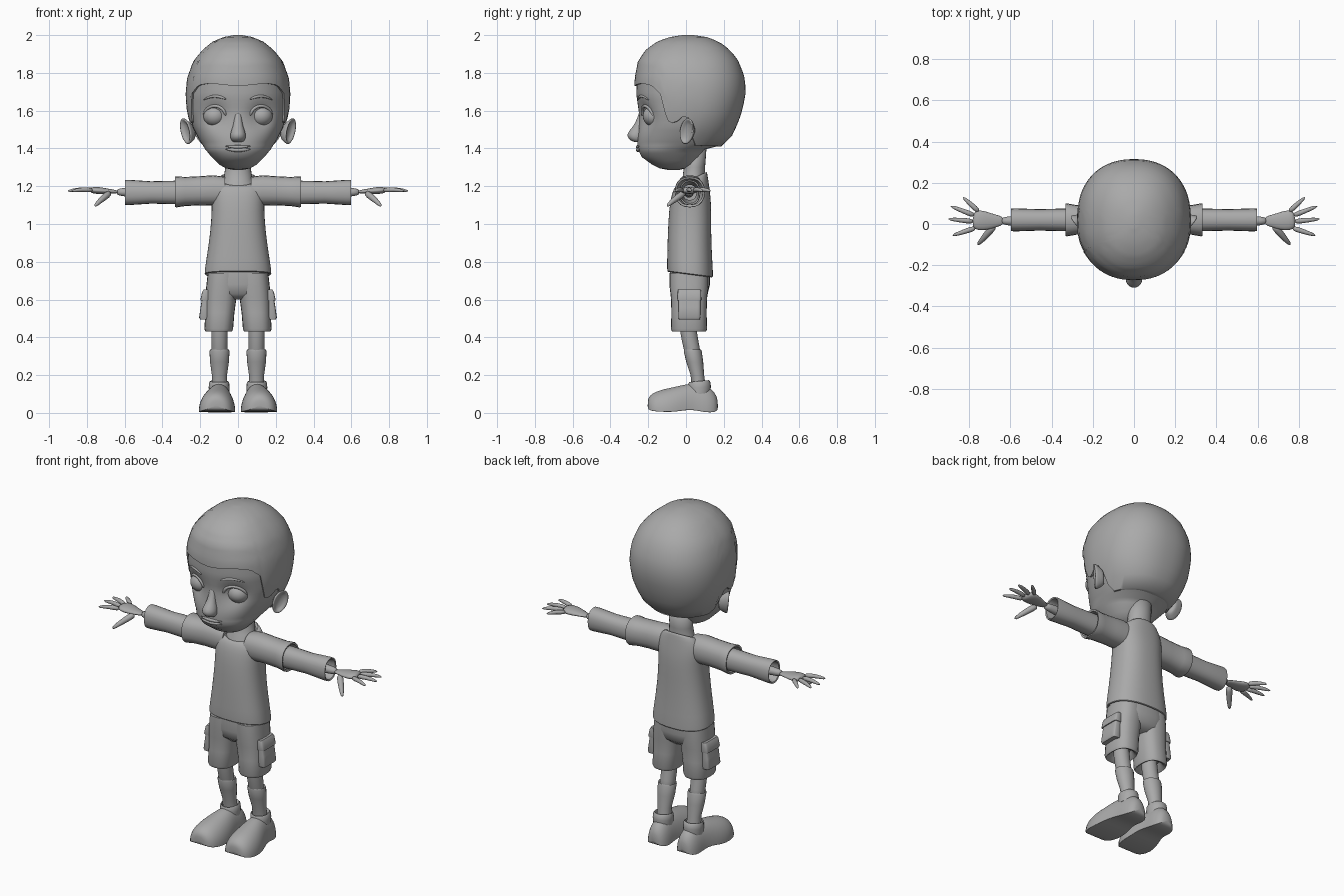
import bpy, bmesh, math
from mathutils import Vector as V

cube = bpy.data.objects.get("Cube")
if cube:
    bpy.data.objects.remove(cube)

clay = bpy.data.materials.new("clay_grey")
clay.use_nodes = True
GREY = (0.4, 0.4, 0.4, 1)
clay.diffuse_color = GREY
clay.node_tree.nodes["Principled BSDF"].inputs["Base Color"].default_value = GREY
X, Y, Z = V((1, 0, 0)), V((0, 1, 0)), V((0, 0, 1))


def ring(c, u, v, ru, rv, n=24, e=2.0):
    """Superellipse of points around c in the plane of u and v."""
    pts = []
    for i in range(n):
        a = 2 * math.pi * i / n
        s, t = math.cos(a), math.sin(a)
        pts.append(V(c) + u * math.copysign(abs(s) ** (2 / e), s) * ru
                   + v * math.copysign(abs(t) ** (2 / e), t) * rv)
    return pts


def loft(name, rings, mirror=False, subdiv=0, angle=50, start=True, end=True):
    """Skin a stack of equal rings."""
    bm = bmesh.new()
    rows = [[bm.verts.new(p) for p in r] for r in rings]
    n = len(rows[0])
    for a, b in zip(rows, rows[1:]):
        for i in range(n):
            bm.faces.new((a[i], a[(i + 1) % n], b[(i + 1) % n], b[i]))
    if start:
        bm.faces.new(rows[0][::-1])
    if end:
        bm.faces.new(rows[-1])
    bmesh.ops.recalc_face_normals(bm, faces=bm.faces)
    mesh = bpy.data.meshes.new(name)
    bm.to_mesh(mesh)
    bm.free()
    return finish(name, mesh, mirror, subdiv, angle)


def finish(name, mesh, mirror, subdiv, angle):
    ob = bpy.data.objects.new(name, mesh)
    bpy.context.collection.objects.link(ob)
    mesh.materials.append(clay)
    bpy.ops.object.select_all(action="DESELECT")
    ob.select_set(True)
    bpy.context.view_layer.objects.active = ob
    bpy.ops.object.shade_smooth_by_angle(angle=math.radians(angle))
    if mirror:
        ob.modifiers.new("Mirror", "MIRROR")
    if subdiv:
        ob.modifiers.new("Subdivision", "SUBSURF").levels = subdiv
        ob.modifiers["Subdivision"].render_levels = subdiv
    return ob


def ball(name, c, size, mirror=False):
    bm = bmesh.new()
    bmesh.ops.create_uvsphere(bm, u_segments=24, v_segments=16, radius=1)
    bmesh.ops.scale(bm, vec=size, verts=bm.verts)
    bmesh.ops.translate(bm, vec=c, verts=bm.verts)
    mesh = bpy.data.meshes.new(name)
    bm.to_mesh(mesh)
    bm.free()
    return finish(name, mesh, mirror, 0, 180)


def tube(name, pts, radii, flat=1.0, up=Z, mirror=True, n=10):
    """Tapered limb along a path; flat squashes it along up."""
    pts = [V(p) for p in pts]
    rings = []
    for i, p in enumerate(pts):
        d = (pts[min(i + 1, len(pts) - 1)] - pts[max(i - 1, 0)]).normalized()
        side = d.cross(up).normalized()
        rings.append(ring(p, side, side.cross(d), radii[i], radii[i] * flat, n))
    return loft(name, rings, mirror, 1, 180)


def lerp_table(table, k):
    for a, b in zip(table, table[1:]):
        if k <= b[0]:
            t = max(0, (k - a[0]) / (b[0] - a[0]))
            return [p + (q - p) * t for p, q in zip(a, b)][1:]
    return table[-1][1:]


# Head profile: height, front y, back y, half width
SKULL = [(1.285, -.09, -.04, .02), (1.295, -.14, 0, .065), (1.315, -.18, .04, .10),
         (1.355, -.235, .075, .14), (1.395, -.255, .10, .173), (1.41, -.257, .175, .182),
         (1.45, -.257, .225, .208), (1.51, -.25, .255, .238), (1.59, -.25, .285, .26),
         (1.68, -.262, .305, .268), (1.77, -.262, .303, .26), (1.86, -.245, .27, .228),
         (1.92, -.205, .225, .18), (1.965, -.145, .165, .125), (1.99, -.075, .10, .065),
         (2.0, -.01, .03, .01)]
EYE = (.123, 1.572)


def skull(z, a, grow=0.0):
    """Point on the head at height z, angle a from the front."""
    f, b, w = lerp_table(SKULL, z)
    s, c = math.sin(a), math.cos(a)
    e = 2 / 2.25
    x = math.copysign(abs(s) ** e, s) * (w + grow)
    y = (f + b) / 2 - math.copysign(abs(c) ** e, c) * ((b - f) / 2 + grow)
    if c > 0 and grow <= 0:
        d = math.hypot(abs(x) - EYE[0], z - EYE[1])
        y += .034 * math.exp(-(d / .062) ** 2)
    return V((x, y, z))


def on_face(x, z, out):
    """Face surface point at a given x and z, pushed forward."""
    best = min((skull(z, i * .01) for i in range(150)), key=lambda p: abs(p.x - x))
    return V((x, best.y - out, z))


N = 72
angles = [2 * math.pi * i / N for i in range(N)]
heights = [1.285, 1.295, 1.315] + [1.335 + .02 * i for i in range(32)]
loft("head", [[skull(z, a) for a in angles] for z in heights], angle=180)

# Hair cap, trimmed to a hairline by angle from the front
HAIRLINE = [(0, 1.73), (30, 1.745), (48, 1.735), (60, 1.69), (67, 1.55), (78, 1.53),
            (84, 1.57), (92, 1.56), (100, 1.45), (110, 1.415), (180, 1.41)]


def hair_ring(t, grow):
    pts = []
    for a in angles:
        deg = math.degrees(min(a, 2 * math.pi - a))
        low = lerp_table(HAIRLINE, deg)[0]
        pts.append(skull(low + (2.0 - low) * t, a, grow))
    return pts


loft("hair", [hair_ring(0, -.012), hair_ring(0, .010)]
     + [hair_ring(math.sin(i / 16 * math.pi / 2), .010) for i in range(1, 17)],
     start=False)

# Face details
ball("eyes", (EYE[0], -.168, EYE[1]), (.061, .061, .056), True)
nose = [(1.432, -.25, .018, .012), (1.44, -.262, .036, .035), (1.465, -.265, .044, .05),
        (1.49, -.26, .038, .046), (1.52, -.25, .026, .027), (1.56, -.24, .02, .018),
        (1.60, -.235, .016, .012)]
loft("nose", [ring((0, y, z), X, Y, w, d, 16) for z, y, w, d in nose], subdiv=1, angle=180)
for label, z, r in (("upper_lip", 1.408, .009), ("lower_lip", 1.392, .011)):
    xs = [-.068, -.045, -.02, 0, .02, .045, .068]
    tube(label, [on_face(x, z + x * x, 0) for x in xs],
         [r * (1.1 - (x / .072) ** 2) for x in xs], mirror=False)
tube("eyebrows", [on_face(x, z, 0) for x, z in ((.06, 1.66), (.10, 1.677), (.145, 1.678), (.185, 1.655))],
     [.005, .009, .008, .003])
lid = [on_face(EYE[0] + .058 * math.cos(t), EYE[1] + .054 * math.sin(t), .002)
       for t in (i * math.pi / 8 for i in range(9))]
tube("upper_eyelids", lid, [.004] + [.009] * 7 + [.004], up=Y)

# Ears: dished discs leaning out from the head
out = V((.8, -.5, .1)).normalized()
along = V((.25, .2, 1)).normalized()
across = out.cross(along).normalized()
ear = [(-.035, .04, .025), (-.01, .055, .032), (.012, .074, .045), (.022, .07, .041),
       (.018, .058, .031), (.002, .042, .02)]
loft("ears", [ring(V((.264, .012, 1.49)) + out * o, along, across, a, b, 20)
              for o, a, b in ear], True, 1, 180)

# Neck and upper chest
loft("neck", [ring((0, y, z), X, Y, w, d) for z, y, w, d in
              ((1.12, .03, .11, .08), (1.2, .03, .095, .075), (1.235, .04, .075, .06),
               (1.3, .045, .068, .056), (1.42, .05, .068, .06))], angle=180)

# Shirt body: height, centre y, half width, half depth, slope of the ring
shirt = [(.74, .022, .165, .11, -.13), (.72, .022, .182, .124, -.13), (.80, .02, .17, .12, -.1),
         (.95, .018, .147, .115, 0), (1.08, .022, .138, .112, 0), (1.15, .026, .142, .104, 0),
         (1.2, .028, .138, .093, .15), (1.235, .03, .112, .083, .4), (1.243, .032, .086, .077, .48),
         (1.23, .032, .078, .068, .48)]
loft("shirt_body", [ring((0, y, z), X, V((0, 1, k)), w, d, 32, 2.4)
                    for z, y, w, d, k in shirt], subdiv=1, start=False, end=False)


def sleeve(name, sections):
    loft(name, [ring((x, .02, z), Y, Z, ry, rz, 20, 2.3) for x, z, ry, rz in sections],
         True, 0, 45, end=False)


sleeve("short_sleeves", [(.07, 1.175, .07, .075), (.13, 1.178, .073, .08), (.2, 1.176, .07, .077),
                         (.28, 1.172, .072, .077), (.325, 1.17, .08, .082), (.333, 1.17, .078, .08),
                         (.33, 1.17, .07, .07), (.26, 1.17, .055, .055)])
sleeve("long_sleeves", [(.26, 1.168, .055, .062), (.34, 1.167, .055, .062), (.46, 1.167, .052, .059),
                        (.58, 1.167, .056, .067), (.597, 1.167, .054, .066), (.594, 1.167, .047, .058),
                        (.45, 1.167, .035, .04)])

# Forearms, palms and fingers
tube("forearms", [(.45, .015, 1.165), (.58, .015, 1.168), (.65, .015, 1.17)], [.034, .025, .021])
tube("palms", [(.63, .015, 1.17), (.67, .015, 1.172), (.71, .014, 1.175), (.75, .018, 1.178), (.785, .022, 1.18)],
     [.021, .032, .046, .054, .042], .38)
fingers = {"index": ((.765, -.018), (.885, -.057)), "middle": ((.775, .012), (.905, .025)),
           "ring": ((.77, .04), (.893, .088)), "little": ((.75, .058), (.832, .132))}
for label, (a, b) in fingers.items():
    mid = [(p + q) / 2 for p, q in zip(a, b)]
    tube(label + "_fingers", [(*a, 1.178), (*mid, 1.184), (*b, 1.174)], [.015, .0125, .007])
tube("thumbs", [(.675, -.005, 1.168), (.71, -.045, 1.14), (.735, -.075, 1.118), (.76, -.102, 1.093)],
     [.02, .018, .014, .008])

# Shorts: hips, legs with hollow cuffs, side pockets
loft("shorts_hips", [ring((0, .02, z), X, Y, w, d, 28, 2.5) for z, w, d in
                     ((.60, .10, .06), (.63, .155, .095), (.68, .165, .107), (.75, .16, .105))])
legs = [(.47, .1, .045, .05), (.435, .102, .06, .075), (.43, .102, .07, .09), (.445, .102, .076, .096),
        (.53, .096, .077, .093), (.61, .09, .082, .096), (.67, .084, .084, .103), (.74, .08, .08, .103)]
loft("shorts_legs", [ring((x, .016, z), X, Y, w, d, 24, 2.5) for z, x, w, d in legs], True, 0)


def pocket(name, sections):
    loft(name, [ring((x, .018, z), X, Y, w, d, 24, 6) for z, x, w, d in sections], True, 0, 40)


pocket("pockets", [(.495, .178, .022, .056), (.505, .18, .026, .058), (.56, .172, .026, .058), (.62, .166, .022, .058)])
pocket("pocket_flaps", [(.595, .175, .023, .062), (.60, .175, .024, .063), (.64, .168, .022, .062), (.652, .164, .018, .06)])

# Bare knees and socks
tube("knees", [(.098, .005, .52), (.098, .012, .43), (.098, .03, .34), (.098, .045, .28)],
     [.045, .045, .043, .042], n=16, up=Y)
socks = [(.325, .035, .038), (.335, .035, .05), (.325, .036, .053), (.27, .046, .05), (.2, .06, .04), (.12, .07, .042)]
loft("socks", [ring((.098, y, z), X, Y, r, r * .9, 20) for z, y, r in socks], True)
cuffs = [(.10, .07, .058), (.135, .072, .06), (.16, .07, .058), (.168, .069, .052), (.15, .069, .042)]
loft("shoe_collars", [ring((.1, y, z), X, V((0, 1, .1)), r * .92, r, 20) for z, y, r in cuffs], True)

# Shoes: y, centre x, half width, bottom and top
shoe = [(-.203, .116, .035, .025, .065), (-.195, .116, .065, .014, .09), (-.165, .115, .088, .008, .112),
        (-.11, .112, .099, .005, .128), (-.05, .108, .094, .006, .14), (.01, .102, .078, .018, .155),
        (.06, .099, .068, .012, .155), (.11, .097, .068, .002, .145), (.15, .096, .055, .003, .115),
        (.17, .096, .03, .015, .07)]


def shoe_ring(y, x, w, low, top):
    pts = ring((x, y, low), X, Z, w, top - low, 28, 2.1)
    for p in pts:
        if p.z < low + .03:
            p.z = max(p.z, low) if p.z < low else p.z
    return pts


loft("shoes", [shoe_ring(*s) for s in shoe], True, 1, 60)
